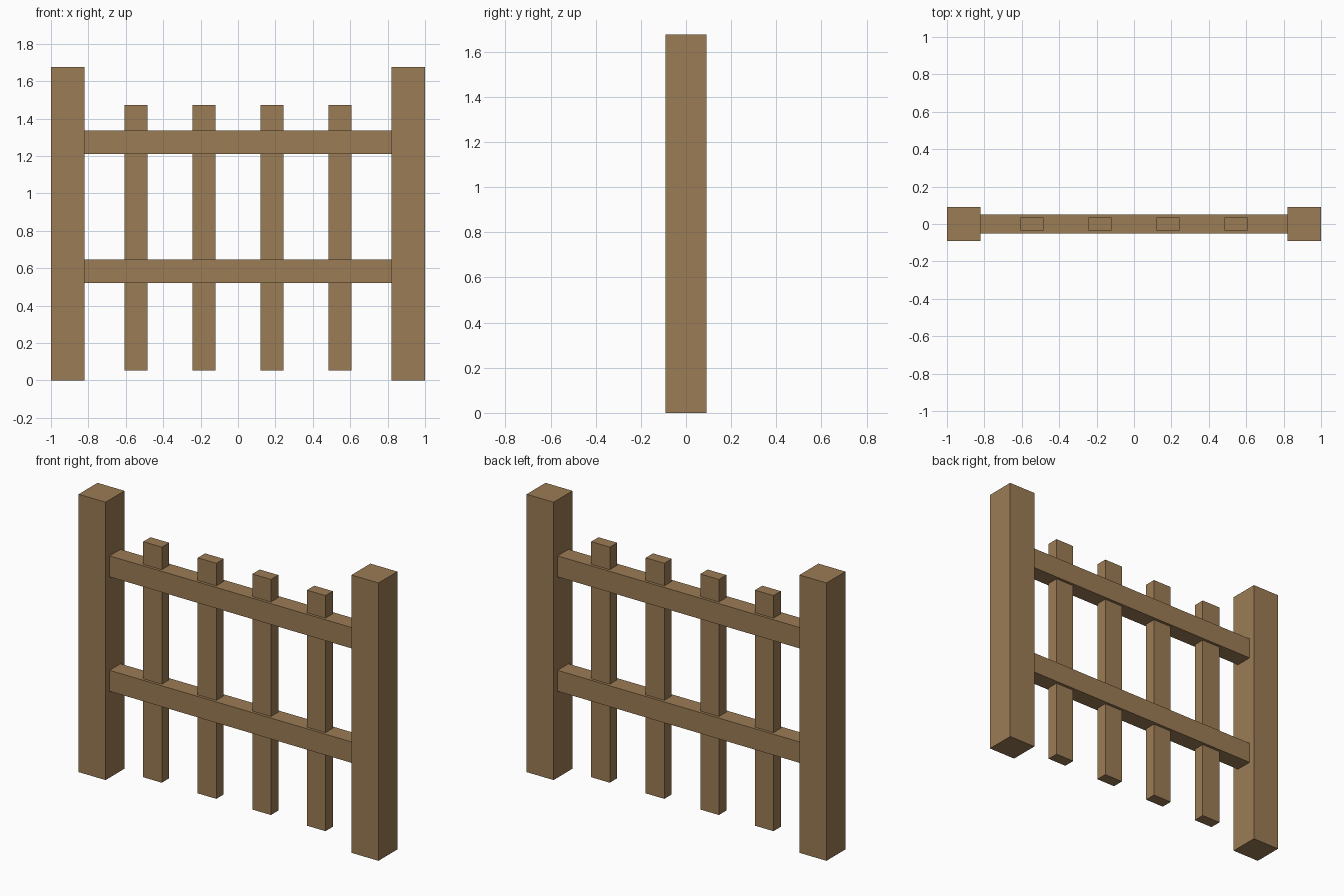
import bpy

if "Cube" in bpy.data.objects:
    bpy.data.objects.remove(bpy.data.objects["Cube"])

wood = bpy.data.materials.new("wood")
wood.diffuse_color = (0.33, 0.2, 0.09, 1)
wood.use_nodes = True
wood.node_tree.nodes["Principled BSDF"].inputs["Base Color"].default_value = wood.diffuse_color


def box(name, x, z0, z1, width, depth):
    bpy.ops.mesh.primitive_cube_add(size=1, location=(x, 0, (z0 + z1) / 2))
    ob = bpy.context.object
    ob.name = name
    ob.scale = (width, depth, z1 - z0)
    bpy.ops.object.transform_apply(location=False, rotation=False, scale=True)
    ob.data.materials.append(wood)
    return ob


# Corner posts
for side, x in (("left", -0.91), ("right", 0.91)):
    box(f"{side}_post", x, 0, 1.675, 0.18, 0.18)

# Horizontal rails between the inner post faces
for level, z in (("lower", 0.584), ("upper", 1.274)):
    box(f"{level}_rail", 0, z - 0.063, z + 0.063, 1.64, 0.104)

# Evenly spaced upright pickets passing through the rails
for i in range(1, 5):
    box(f"picket_{i}", -0.91 + 0.364 * i, 0.053, 1.473, 0.124, 0.07)
